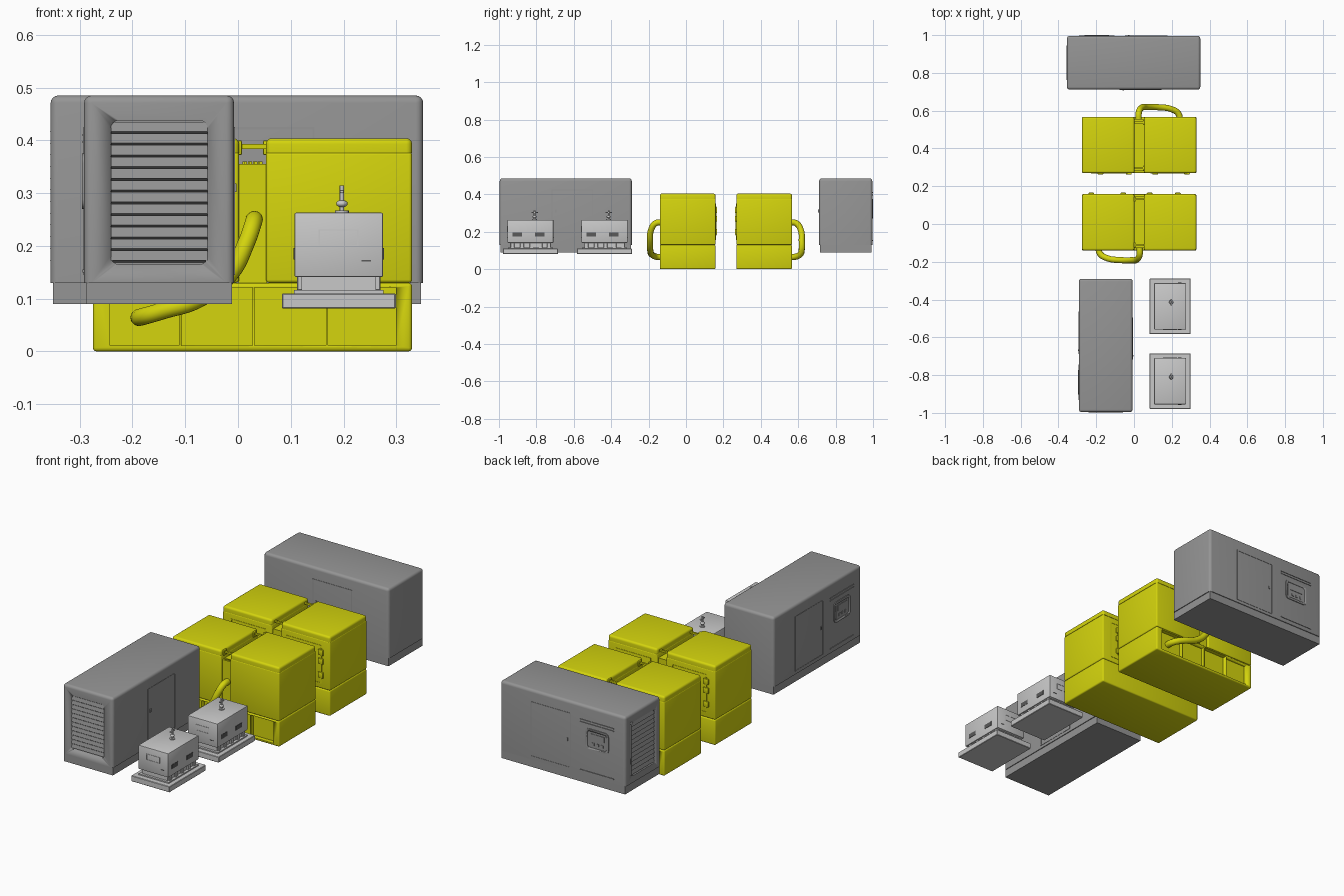
import bpy, bmesh, math
from mathutils import Matrix, Vector

if "Cube" in bpy.data.objects:
    bpy.data.objects.remove(bpy.data.objects["Cube"])


def material(name, col):
    m = bpy.data.materials.new(name)
    m.diffuse_color = (*col, 1)
    m.use_nodes = True
    m.node_tree.nodes["Principled BSDF"].inputs["Base Color"].default_value = m.diffuse_color
    return m


GREY = material("mid grey", (0.30, 0.30, 0.30))
LIGHT = material("light grey", (0.58, 0.58, 0.58))
YELLOW = material("yellow", (0.66, 0.66, 0.004))
DARK = material("dark grey", (0.10, 0.10, 0.10))


def finish(name, bm, mat, place):
    me = bpy.data.meshes.new(name)
    bm.to_mesh(me)
    bm.free()
    me.materials.append(mat)
    ob = bpy.data.objects.new(name, me)
    bpy.context.collection.objects.link(ob)
    ob.matrix_world = place
    bpy.ops.object.select_all(action='DESELECT')
    ob.select_set(True)
    bpy.context.view_layer.objects.active = ob
    bpy.ops.object.shade_smooth_by_angle(angle=math.radians(35))
    return ob


def box(name, x, y, z, mat, place, r=0.0, seg=3, edges="all", tilt=None):
    """Box from three ranges; edges picks which ones are rounded."""
    bm = bmesh.new()
    size = [b - a for a, b in (x, y, z)]
    mid = Vector([(a + b) / 2 for a, b in (x, y, z)])
    bmesh.ops.create_cube(bm, size=1)
    bmesh.ops.scale(bm, vec=size, verts=bm.verts)
    if r:
        def pick(e):
            a, b = (v.co for v in e.verts)
            if edges == "notbottom":
                return max(a.z, b.z) > 0
            if edges in ("x", "y"):
                i = "xy".index(edges)
                return abs(a[i] - b[i]) > 1e-6
            return True
        bmesh.ops.bevel(bm, geom=[e for e in bm.edges if pick(e)], offset=r,
                        segments=seg, profile=0.5, affect='EDGES')
    if tilt:
        bmesh.ops.transform(bm, matrix=tilt, verts=bm.verts)
    bmesh.ops.translate(bm, vec=mid, verts=bm.verts)
    return finish(name, bm, mat, place)


def cut(target, cutter):
    m = target.modifiers.new("cut", 'BOOLEAN')
    m.object, m.operation, m.solver = cutter, 'DIFFERENCE', 'EXACT'
    cutter.hide_render = True
    bpy.context.view_layer.update()
    me = bpy.data.meshes.new_from_object(
        target.evaluated_get(bpy.context.evaluated_depsgraph_get()))
    target.modifiers.clear()
    target.data = me
    bpy.data.objects.remove(cutter)


def frame(name, x, z, y, out, w, mat, place):
    """Thin raised outline on a face at y."""
    yy = sorted((y - 0.002 * out, y + 0.0015 * out))
    for a, b in (((x[0], x[1]), (z[1] - w, z[1])), ((x[0], x[1]), (z[0], z[0] + w)),
                 ((x[0], x[0] + w), (z[0] + w, z[1] - w)),
                 ((x[1] - w, x[1]), (z[0] + w, z[1] - w))):
        box(name, a, yy, b, mat, place)


def cabinet(place):
    """Long grey cabinet: louvre on -x, control panel on +y, doors on both long sides."""
    L, W = 0.353, 0.142
    box("cabinet_plinth", (-L + .004, L - .004), (-W + .004, W - .004), (.09, .131), GREY, place)
    body = box("cabinet_body", (-L, L), (-W, W), (.13, .485), GREY, place, .014, 4, "notbottom")
    cut(body, box("cutter", (-L - .02, -L + .018), (-.092, .092), (.165, .438),
                  GREY, place, .016, 4, "x"))
    # louvre slats
    n, pitch = 12, .0222
    for i in range(n):
        z = .1685 + pitch * i
        box("louvre_slat", (-L + .001, -L + .016), (-.0915, .0915), (z + .002, z + .021),
            GREY, place, tilt=Matrix.Rotation(math.radians(14), 4, 'Y'))
    # doors, outlined, with handles
    frame("front_door_seam", (-.075, .147), (.145, .425), -W, -1, .004, GREY, place)
    frame("back_door_seam", (-.045, .18), (.145, .425), W, 1, .004, GREY, place)
    box("front_door_handle", (-.058, -.05), (-W - .005, -W), (.302, .318), GREY, place)
    box("back_door_handle", (-.03, -.022), (W, W + .004), (.28, .296), GREY, place)
    # control panel
    rim = box("control_panel_rim", (-.26, -.13), (W - .002, W + .004), (.27, .375),
              GREY, place, .018, 4, "y")
    cut(rim, box("cutter", (-.249, -.141), (W + .0005, W + .02), (.281, .364),
                 GREY, place, .012, 4, "y"))
    box("control_display", (-.235, -.16), (W, W + .003), (.325, .352), GREY, place)
    for x in (-.23, -.205, -.18):
        box("control_button", (x, x + .012), (W, W + .003), (.295, .308), GREY, place)
    for z, h in ((.408, .004), (.395, .004), (.15, .005)):
        box("trim_bar", (-.29, -.1), (W - .002, W + .003), (z, z + h), GREY, place)


def tank_unit(place):
    """Yellow twin tank unit; hose and recessed base on -y, fittings on +y."""
    X, Y = .3025, .149
    base = box("unit_base", (-X, X), (-Y, Y), (0, .13), YELLOW, place, .007, 3)
    for x0, x1 in ((-.27, -.139), (-.135, 0), (.004, .139), (.143, .272)):
        cut(base, box("cutter", (x0, x1), (-Y - .02, -Y + .022), (.011, .121), YELLOW, place))
    for a, b in ((-X, -.0255), (.0255, X)):
        box("tank_body", (a, b), (-Y, Y), (.13, .378), YELLOW, place, .006, 3)
        box("tank_lid", (a, b), (-Y, Y), (.376, .404), YELLOW, place, .011, 4, "notbottom")
    # centre link between the tanks
    box("centre_wall", (-.027, .027), (-Y + .012, Y - .012), (.128, .355), YELLOW, place)
    for y in (-.125, .117):
        box("link_bar", (-.03, .03), (y, y + .01), (.384, .393), YELLOW, place)
        box("link_clamp", (-.031, -.02), (y - .008, y + .018), (.372, .4), YELLOW, place, .003, 2)
    for i in range(4):
        x = -.016 + i * .0095
        box("wall_bolt", (x, x + .006), (-Y + .016, -Y + .024), (.353, .36), YELLOW, place)
    # curved hose
    cu = bpy.data.curves.new("hose", 'CURVE')
    cu.dimensions, cu.bevel_depth, cu.bevel_resolution = '3D', .0165, 4
    cu.resolution_u = 8
    pts = [(.003, -.13, .25), (.002, -.172, .245), (-.012, -.197, .205), (-.04, -.201, .15),
           (-.1, -.2, .1), (-.17, -.19, .077), (-.208, -.165, .066), (-.216, -.115, .064)]
    s = cu.splines.new('BEZIER')
    s.bezier_points.add(len(pts) - 1)
    for p, co in zip(s.bezier_points, pts):
        p.co = co
        p.handle_left_type = p.handle_right_type = 'AUTO'
    tmp = bpy.data.objects.new("hose_path", cu)
    bpy.context.collection.objects.link(tmp)
    bpy.context.view_layer.update()
    me = bpy.data.meshes.new_from_object(
        tmp.evaluated_get(bpy.context.evaluated_depsgraph_get()))
    bpy.data.objects.remove(tmp)
    bm = bmesh.new()
    bm.from_mesh(me)
    finish("hose", bm, YELLOW, place)
    # hatches, hinges and valves on the service side
    for a, b in ((-.255, -.06), (.06, .255)):
        frame("service_hatch", (a, b), (.155, .35), Y, 1, .004, YELLOW, place)
    for x in (-.268, -.1, .04, .19):
        for z in (.185, .255, .30):
            box("hatch_fitting", (x, x + .03), (Y - .002, Y + .008), (z, z + .03),
                YELLOW, place, .004, 2)
        box("valve_pipe", (x + .011, x + .019), (Y - .002, Y + .004), (.18, .335), YELLOW, place)


def small_unit(place):
    """Light grey small box on a tray, with vents and a tap on top."""
    box("tray", (-.108, .108), (-.147, .147), (.081, .11), LIGHT, place, .002, 1)
    box("skid", (-.085, .085), (-.12, .12), (.109, .116), LIGHT, place)
    box("plinth", (-.071, .071), (-.108, .108), (.115, .143), LIGHT, place)
    for sx in (-1, 1):
        for y in (-.105, -.055, -.005, .045, .09):
            xs = sorted((sx * .068, sx * .079))
            box("foot", xs, (y, y + .02), (.115, .143), LIGHT, place, .002, 1)
    box("housing", (-.084, .084), (-.123, .123), (.141, .263), LIGHT, place, .003, 2)
    # vents on both long sides
    for sx in (-1, 1):
        for y in (-.095, .025):
            xs = sorted((sx * .082, sx * .0855))
            box("vent", xs, (y, y + .05), (.174, .196), DARK, place)
    # window and slot on the front and back
    for s in (-1, 1):
        frame("front_window", (-.038, .037), (.2, .231), s * .123, s, .002, LIGHT, place)
        yy = sorted((s * .122, s * .125))
        box("front_slot", (.043, .061), yy, (.170, .173), DARK, place)
    # tap on top
    for nm, r, zz, seg in (("tap_base", .013, (.262, .267), 16), ("tap_post", .0042, (.262, .314), 12)):
        bm = bmesh.new()
        bmesh.ops.create_cone(bm, cap_ends=True, segments=seg, radius1=r, radius2=r,
                              depth=zz[1] - zz[0],
                              matrix=Matrix.Translation((.006, .022, sum(zz) / 2)))
        finish(nm, bm, LIGHT, place)
    bm = bmesh.new()
    bmesh.ops.create_uvsphere(bm, u_segments=16, v_segments=8, radius=1,
                              matrix=Matrix.Translation((.006, .022, .28)) @
                              Matrix.Diagonal((.011, .011, .007, 1)))
    finish("tap_bulb", bm, LIGHT, place)
    box("tap_lever", (.002, .010), (.005, .04), (.3, .306), LIGHT, place, .002, 2)


def at(x, y, deg=0):
    return Matrix.Translation((x, y, 0)) @ Matrix.Rotation(math.radians(deg), 4, 'Z')


cabinet(at(-.002, .854))
cabinet(at(-.1495, -.643, 90))
tank_unit(at(.0275, .009))
tank_unit(at(.0275, .418, 180))
small_unit(at(.191, -.436))
small_unit(at(.191, -.832))
